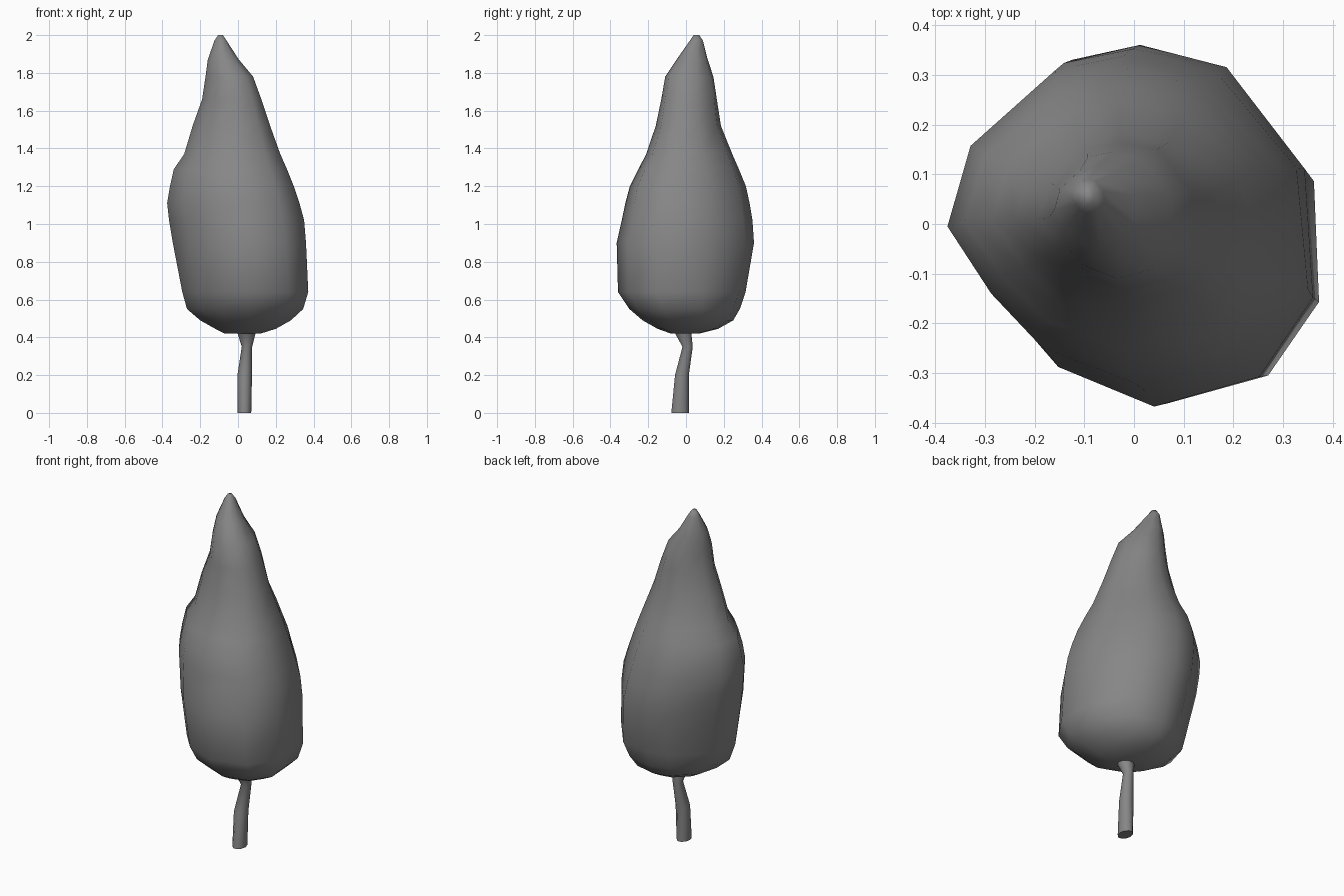
import bpy, bmesh, math

grey = bpy.data.materials.new("dark_grey")
grey.diffuse_color = (0.24, 0.24, 0.24, 1)


def bulge(u, v, back, front):
    """Push the right-back and right-front corners of a unit section outwards."""
    k = 1 + 2 * max(u, 0) * abs(v) * (back if v > 0 else front)
    return u * k, v * k


def loft(name, shape, rings, angle):
    """Skin a unit section through rings of (z, xmin, xmax, ymin, ymax[, back, front])."""
    bm = bmesh.new()
    loops = []
    for z, x0, x1, y0, y1, *corner in rings:
        cx, cy, rx, ry = (x0 + x1) / 2, (y0 + y1) / 2, (x1 - x0) / 2, (y1 - y0) / 2
        pts = [bulge(u, v, *corner) for u, v in shape] if corner else shape
        loops.append([bm.verts.new((cx + u * rx, cy + v * ry, z)) for u, v in pts])
    n = len(shape)
    for a, b in zip(loops, loops[1:]):
        for i in range(n):
            j = (i + 1) % n
            bm.faces.new((a[i], a[j], b[j], b[i]))
    bm.faces.new(loops[0][::-1])
    bm.faces.new(loops[-1])
    bmesh.ops.recalc_face_normals(bm, faces=bm.faces)
    mesh = bpy.data.meshes.new(name)
    bm.to_mesh(mesh)
    bm.free()
    mesh.materials.append(grey)
    ob = bpy.data.objects.new(name, mesh)
    bpy.context.collection.objects.link(ob)
    bpy.ops.object.select_all(action='DESELECT')
    ob.select_set(True)
    bpy.context.view_layer.objects.active = ob
    bpy.ops.object.shade_smooth_by_angle(angle=math.radians(angle))
    return ob


# Foliage: irregular eleven-sided cross-section, leaning cone over a barrel
outline = [(0.005, 0.365), (-0.14, 0.335), (-0.325, 0.165), (-0.375, -0.015),
           (-0.28, -0.165), (-0.17, -0.285), (0.035, -0.365), (0.26, -0.305),
           (0.375, -0.145), (0.357, 0.115), (0.19, 0.32)]
section = [(x / 0.375, y / 0.365) for x, y in outline]
loft("foliage", section, [
    (0.42, -0.07, 0.12, -0.08, 0.07),
    (0.445, -0.12, 0.20, -0.15, 0.17),
    (0.49, -0.20, 0.28, -0.23, 0.25),
    (0.55, -0.27, 0.345, -0.30, 0.285),
    (0.64, -0.295, 0.372, -0.36, 0.315, 0.03, 0.0),
    (0.90, -0.345, 0.36, -0.367, 0.36),
    (1.02, -0.365, 0.35, -0.34, 0.352, -0.03, 0.0),
    (1.11, -0.375, 0.32, -0.32, 0.337, -0.02, 0.02),
    (1.20, -0.36, 0.285, -0.295, 0.317, 0.0, 0.04),
    (1.29, -0.34, 0.25, -0.25, 0.28, 0.02, 0.04),
    (1.37, -0.285, 0.22, -0.21, 0.245, 0.02, 0.02),
    (1.52, -0.24, 0.17, -0.16, 0.185, 0.0, 0.0),
    (1.66, -0.19, 0.12, -0.13, 0.163, 0.05, 0.03),
    (1.78, -0.172, 0.08, -0.11, 0.145),
    (1.87, -0.16, 0.005, -0.05, 0.115),
    (1.97, -0.125, -0.06, 0.02, 0.09),
    (2.0, -0.105, -0.08, 0.04, 0.07),
], 60)

# Trunk: slightly bent tube that flares where it enters the foliage
circle = [(math.cos(i * math.tau / 10), math.sin(i * math.tau / 10)) for i in range(10)]
loft("trunk", circle, [
    (0.0, -0.002, 0.07, -0.08, 0.017),
    (0.20, -0.003, 0.074, -0.06, 0.017),
    (0.35, 0.02, 0.075, -0.02, 0.037),
    (0.43, -0.005, 0.095, -0.065, 0.03),
], 50)
